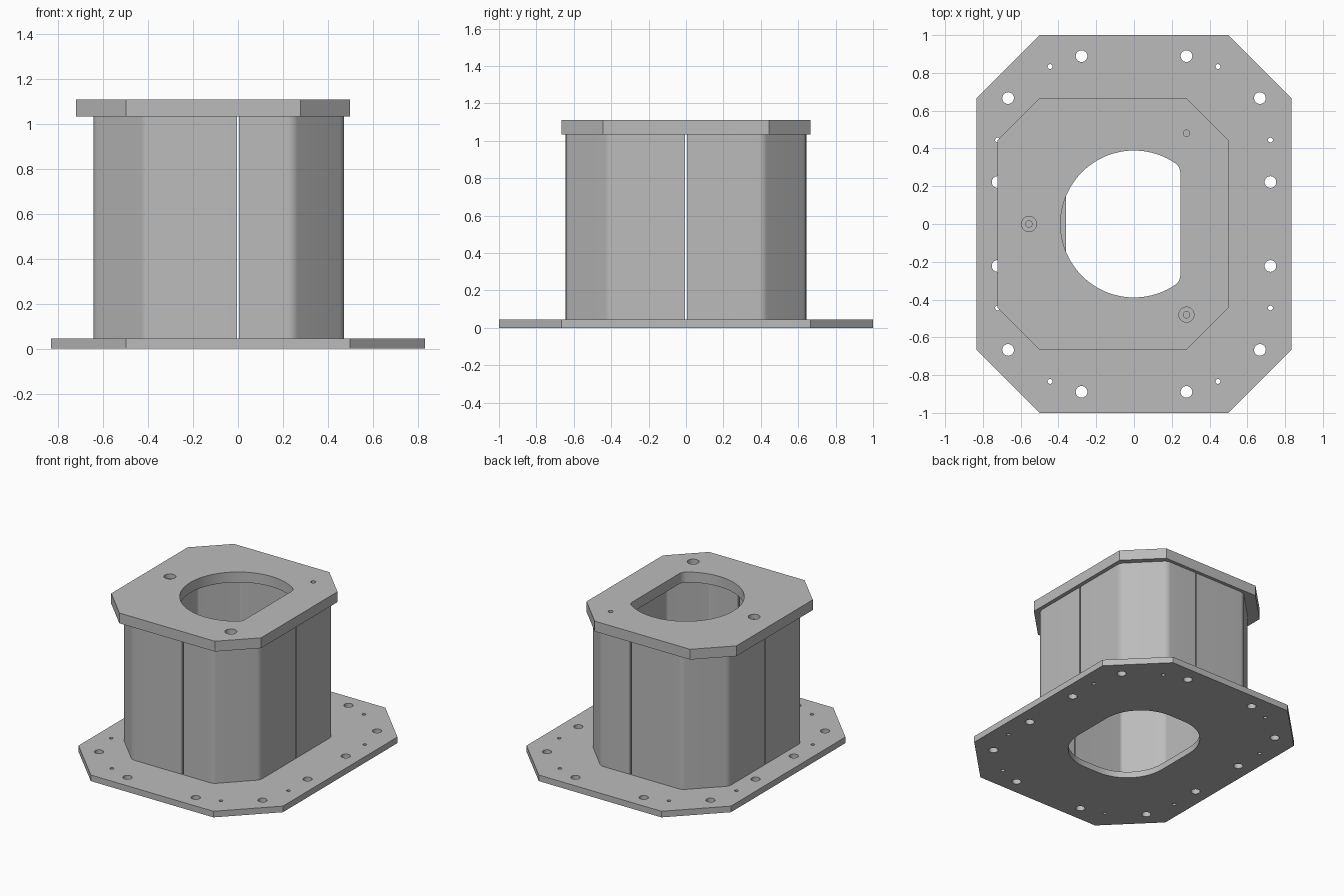
import bpy, bmesh
from math import sin, cos, pi, atan2, sqrt, tan
from mathutils import Vector

cube = bpy.data.objects.get("Cube")
if cube:
    bpy.data.objects.remove(cube, do_unlink=True)

grey = bpy.data.materials.new("steel grey")
grey.use_nodes = True
colour = (0.5, 0.5, 0.5, 1)
grey.diffuse_color = colour
grey.node_tree.nodes["Principled BSDF"].inputs["Base Color"].default_value = colour


def arc(cx, cy, r, a0, a1, n):
    return [(cx + r * cos(a0 + (a1 - a0) * i / n), cy + r * sin(a0 + (a1 - a0) * i / n)) for i in range(n + 1)]


def circle(cx, cy, r, n=24):
    return arc(cx, cy, r, 0, 2 * pi, n)[:-1]


def fillet(points, radii, n=8):
    """Round each corner of a closed outline with its own radius."""
    out = []
    for i, (p, r) in enumerate(zip(points, radii)):
        p = Vector(p)
        if r == 0:
            out.append(tuple(p))
            continue
        a = (Vector(points[i - 1]) - p).normalized()
        b = (Vector(points[(i + 1) % len(points)]) - p).normalized()
        half = a.angle(b) / 2
        centre = p + (a + b).normalized() * (r / sin(half))
        start = p + a * (r / tan(half)) - centre
        end = p + b * (r / tan(half)) - centre
        a0 = atan2(start.y, start.x)
        turn = (atan2(end.y, end.x) - a0 + pi) % (2 * pi) - pi
        out += arc(centre.x, centre.y, r, a0, a0 + turn, n)
    return out


def plate(name, outlines, z0, z1):
    """Extrude a flat outline with holes between two heights."""
    curve = bpy.data.curves.new(name, 'CURVE')
    curve.dimensions = '2D'
    curve.fill_mode = 'BOTH'
    curve.extrude = (z1 - z0) / 2
    for pts in outlines:
        s = curve.splines.new('POLY')
        s.points.add(len(pts) - 1)
        for sp, (x, y) in zip(s.points, pts):
            sp.co = (x, y, 0, 1)
        s.use_cyclic_u = True
    temp = bpy.data.objects.new(name + " outline", curve)
    bpy.context.collection.objects.link(temp)
    dg = bpy.context.evaluated_depsgraph_get()
    mesh = bpy.data.meshes.new_from_object(temp.evaluated_get(dg))
    bpy.data.objects.remove(temp, do_unlink=True)
    bm = bmesh.new()
    bm.from_mesh(mesh)
    bmesh.ops.remove_doubles(bm, verts=bm.verts, dist=1e-5)
    bmesh.ops.translate(bm, verts=bm.verts, vec=(0, 0, (z0 + z1) / 2))
    bmesh.ops.recalc_face_normals(bm, faces=bm.faces)
    bm.to_mesh(mesh)
    bm.free()
    mesh.materials.clear()
    mesh.materials.append(grey)
    ob = bpy.data.objects.new(name, mesh)
    bpy.context.collection.objects.link(ob)
    return ob


def select(ob):
    bpy.ops.object.select_all(action='DESELECT')
    ob.select_set(True)
    bpy.context.view_layer.objects.active = ob


def octagon(x0, x1, y, cut):
    return [(x0 + cut, -y), (x1 - cut, -y), (x1, cut - y), (x1, y - cut),
            (x1 - cut, y), (x0 + cut, y), (x0, y - cut), (x0, cut - y)]


U = 1 / 18
BASE_TOP, PLATE_LOW, TOP = 0.045, 1.035, 20 * U

# Base flange with rounded opening, bolt holes and dowel holes
opening = fillet([(-6.5 * U, -8 * U), (6.5 * U, -8 * U), (6.5 * U, 8 * U), (-6.5 * U, 8 * U)], [0.3] * 4, 12)
holes = [(5, 16, 0.031), (12, 12, 0.031), (13, 4, 0.031), (8, 15, 0.013), (13, 8, 0.013)]
base_holes = [circle(sx * x * U, sy * y * U, r) for x, y, r in holes for sx in (-1, 1) for sy in (-1, 1)]
base = plate("base_flange", [octagon(-15 * U, 15 * U, 1, 6 * U), opening] + base_holes, 0, BASE_TOP)

# Top plate with a D-shaped opening and screw holes
R, F, FLAT = 7 * U, 0.06, 0.245
cx = FLAT - F
cy = sqrt((R - F) ** 2 - cx ** 2)
a = atan2(cy, cx)
d_hole = arc(0, 0, R, a, 2 * pi - a, 64) + arc(cx, -cy, F, -a, 0, 8)[1:] + arc(cx, cy, F, 0, a, 8)[:-1]
screws = [(-10 * U, 0), (5 * U, -0.48), (5 * U, 0.48)]
top = plate("top_plate", [octagon(-13 * U, 9 * U, 12 * U, 4 * U), d_hole]
            + [circle(x, y, 0.017) for x, y in screws], PLATE_LOW, TOP)

# Counterbores on two of the screw holes
for x, y in screws[:2]:
    cutter = plate("counterbore_cutter", [circle(x, y, 0.04, 32)], TOP - 0.035, TOP + 0.05)
    select(top)
    mod = top.modifiers.new("counterbore", 'BOOLEAN')
    mod.operation = 'DIFFERENCE'
    mod.solver = 'EXACT'
    mod.object = cutter
    bpy.ops.object.modifier_apply(modifier=mod.name)
    bpy.data.objects.remove(cutter, do_unlink=True)

# Four bent corner panels separated by narrow slots
parts = [base, top]
GAP, T, BEND, Y = 0.005, 0.03, 0.06, 0.643
for side, sx, wall, bend in (("left", 1, 0.472, 0.247), ("right", -1, 0.643, 0.415)):
    for end, sy in (("front", -1), ("back", 1)):
        m = T * tan(pi / 8)
        outer = [(GAP, Y), (bend, Y), (wall, 0.415), (wall, GAP)]
        inner = [(wall - T, GAP), (wall - T, 0.415 - m), (bend - m, Y - T), (GAP, Y - T)]
        outline = fillet([(sx * x, sy * y) for x, y in outer + inner],
                         [0, BEND, BEND, 0, 0, BEND - T, BEND - T, 0])
        parts.append(plate(f"{end}_{side}_panel", [outline], BASE_TOP, PLATE_LOW))

for ob in parts:
    select(ob)
    bpy.ops.object.shade_smooth_by_angle(angle=pi / 6)
